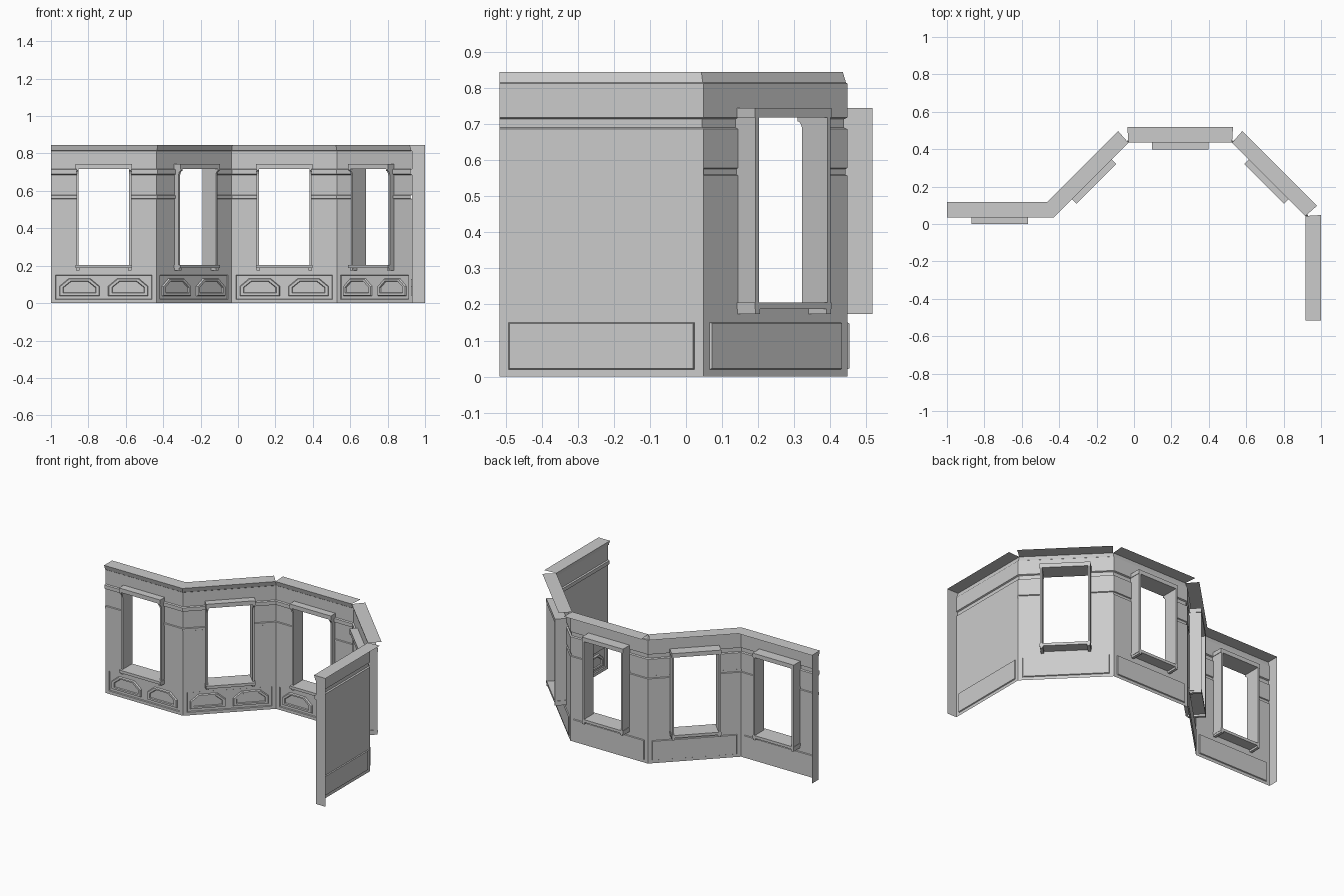
import bpy, bmesh, math

if "Cube" in bpy.data.objects:
    bpy.data.objects.remove(bpy.data.objects["Cube"])

L, DEPTH, TOP, BASE = 0.565, 0.07, 0.845, 0.165
C = L / 2                      # window centre along a panel
HALF = 0.147                   # outer half width of the window frame
T = math.tan(math.radians(22.5))

# Local panel space: u along the wall, d outwards from the wall plane, z up
UPPER_BAND = [(0, .686), (.009, .69), (.009, .714), (0, .718)]
LOWER_BAND = [(0, .557), (.006, .56), (.006, .575), (0, .578)]
CORNICE = [(0, .812), (.004, .815), (.013, TOP), (-DEPTH, TOP)]


def V(bm, u, d, z):
    return bm.verts.new((u, -d, z))


def sheet(bm, profile, start, end):
    """Sweep a (d, z) profile between two end functions of d."""
    rows = [(V(bm, start(d), d, z), V(bm, end(d), d, z)) for d, z in profile]
    for a, b in zip(rows, rows[1:]):
        bm.faces.new((a[0], a[1], b[1], b[0]))


def prism(bm, profile, u0, u1):
    """Closed solid from a (d, z) outline."""
    a = [V(bm, u0, d, z) for d, z in profile]
    b = [V(bm, u1, d, z) for d, z in profile]
    faces = [bm.faces.new(a), bm.faces.new(b[::-1])]
    n = len(a)
    for i in range(n):
        j = (i + 1) % n
        faces.append(bm.faces.new((a[j], a[i], b[i], b[j])))
    bmesh.ops.recalc_face_normals(bm, faces=faces)


def box(bm, u0, u1, d0, d1, z0, z1):
    prism(bm, [(d0, z0), (d1, z0), (d1, z1), (d0, z1)], u0, u1)


def loops(bm, rings, cap=True):
    """Bridge outlines given as (points, d); fill the last one."""
    vs = [[V(bm, u, d, z) for u, z in pts] for pts, d in rings]
    for a, b in zip(vs, vs[1:]):
        for i in range(len(a)):
            j = (i + 1) % len(a)
            bm.faces.new((a[i], a[j], b[j], b[i]))
    if cap:
        bm.faces.new(vs[-1])


def rect(u0, u1, z0, z1):
    return [(u0, z0), (u1, z0), (u1, z1), (u0, z1)]


def clipped(u0, u1, z0, z1, cu, cz):
    return [(u0, z0), (u1, z0), (u1, z1 - cz), (u1 - cu, z1), (u0 + cu, z1), (u0, z1 - cz)]


def finish(bm, name, place):
    bmesh.ops.remove_doubles(bm, verts=bm.verts, dist=1e-5)
    me = bpy.data.meshes.new(name)
    bm.to_mesh(me)
    bm.free()
    ob = bpy.data.objects.new(name, me)
    ob.location = place[0]
    ob.rotation_euler[2] = place[1]
    bpy.context.collection.objects.link(ob)


def wall(place, s0, s1, window):
    bm = bmesh.new()
    # mitre the mouldings at the corners; the cap's back stays square at inner turns
    start = lambda d: -s0 * T * (d if s0 > 0 else max(d, 0))
    end = lambda d: L + s1 * T * (d if s1 > 0 else max(d, 0))
    if window:
        left, right = (lambda d: C - HALF), (lambda d: C + HALF)
        full = [(0, BASE)] + LOWER_BAND + UPPER_BAND + CORNICE
        sheet(bm, full, start, left)
        sheet(bm, full, right, end)
        sheet(bm, [(0, BASE), (0, .195)], left, right)
        sheet(bm, [(0, .73)] + CORNICE, left, right)
    else:
        full = [(0, BASE)] + UPPER_BAND + CORNICE
        sheet(bm, full, start, end)
    # end returns at the open ends of the run
    for s, u in ((s0, 0), (s1, L)):
        if s == 0:
            outline = [V(bm, u, d, z) for d, z in [(-DEPTH, 0), (0, 0)] + full]
            bm.faces.new(outline if u else outline[::-1])
    finish(bm, "wall", place)


def plinth(place):
    bm = bmesh.new()
    # sunken rectangle
    loops(bm, [(rect(0, L, 0, BASE), 0), (rect(.025, L - .025, .02, .15), 0),
               (rect(.028, L - .028, .023, .147), -.006)])
    # two raised fields with clipped top corners
    for u in (.045, L - .045 - .215):
        loops(bm, [(clipped(u, u + .215, .038, .132, .05, .042), -.006),
                   (clipped(u + .004, u + .211, .042, .128, .048, .04), .004),
                   (clipped(u + .02, u + .195, .054, .119, .042, .034), .004),
                   (clipped(u + .023, u + .192, .057, .116, .041, .033), -.003)])
    finish(bm, "plinth_panel", place)


def window_frame(place):
    bm = bmesh.new()
    box(bm, C - .15, C + .15, -DEPTH, .048, .718, .745)        # lintel
    box(bm, C - .15, C + .15, -DEPTH, .048, .187, .205)        # sill
    arc = [(.03 + .018 * (1 - math.cos(a)), .68 + .028 * math.sin(a))
           for a in (i * math.pi / 8 for i in range(5))]
    for s in (-1, 1):
        u0, u1 = sorted((C + s * .135, C + s * HALF))
        box(bm, u0, u1, -DEPTH, .03, .205, .718)               # jamb
        prism(bm, [(.03, .718)] + arc + [(.048, .718)], u0, u1)  # corbel
        v0, v1 = sorted((C + s * .13, C + s * .148))
        box(bm, v0, v1, -DEPTH, .036, .174, .187)              # sill foot
    finish(bm, "window_frame", place)


# Run of five panels: heading angle, corner signs (+1 outer, -1 inner, 0 open end)
x, y = -1.0, 0.048
for deg, s0, s1, window in ((0, 0, 1, True), (45, 1, -1, True), (0, -1, -1, True),
                            (-45, -1, -1, True), (-90, -1, 0, False)):
    a = math.radians(deg)
    place = ((x, y, 0), a)
    wall(place, s0, s1, window)
    plinth(place)
    if window:
        window_frame(place)
    x += L * math.cos(a)
    y += L * math.sin(a)
